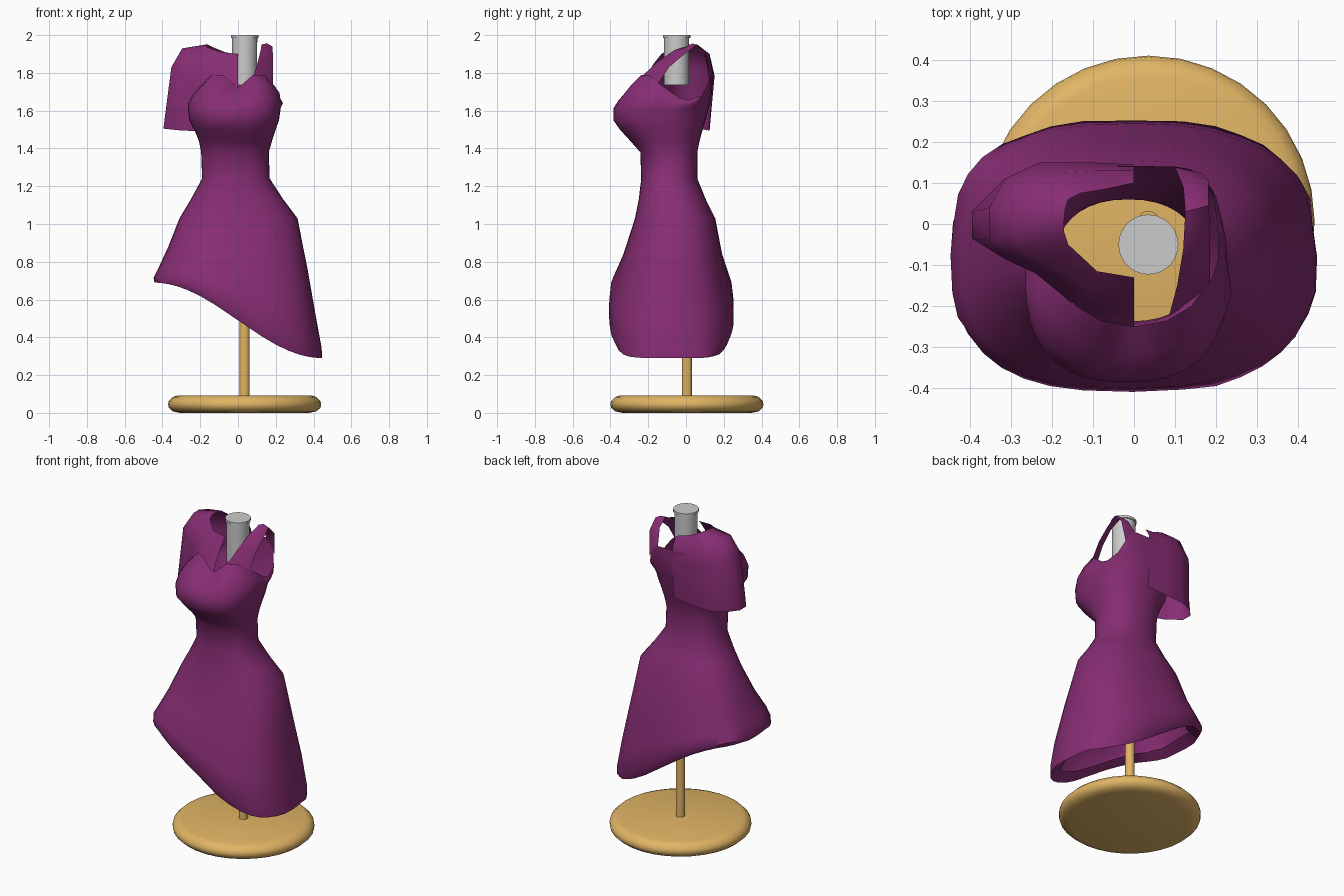
import bpy, bmesh, random
from math import sin, cos, pi, radians
from mathutils import Vector

random.seed(4)


def material(name, col):
    m = bpy.data.materials.new(name)
    m.diffuse_color = (*col, 1)
    return m


PURPLE = material("plum_cloth", (0.24, 0.026, 0.17))
GOLD = material("pale_wood", (0.75, 0.46, 0.13))


def loft(name, rows, closed=True, mat=None, angle=40, caps=False):
    """Skin a list of equally long point rows."""
    bm = bmesh.new()
    grid = [[bm.verts.new(p) for p in row] for row in rows]
    n = len(rows[0])
    for a, b in zip(grid, grid[1:]):
        for i in range(n if closed else n - 1):
            j = (i + 1) % n
            bm.faces.new((a[i], a[j], b[j], b[i]))
    if caps:
        bm.faces.new(grid[0][::-1])
        bm.faces.new(grid[-1])
        bmesh.ops.recalc_face_normals(bm, faces=bm.faces)
    me = bpy.data.meshes.new(name)
    bm.to_mesh(me)
    bm.free()
    ob = bpy.data.objects.new(name, me)
    bpy.context.collection.objects.link(ob)
    if mat:
        me.materials.append(mat)
    bpy.context.view_layer.objects.active = ob
    ob.select_set(True)
    bpy.ops.object.shade_smooth_by_angle(angle=radians(angle))
    ob.select_set(False)
    return ob


def lathe(name, profile, cx, cy, n, mat=None):
    rows = [[(cx + r * cos(2 * pi * i / n), cy + r * sin(2 * pi * i / n), z)
             for i in range(n)] for r, z in profile]
    return loft(name, rows, mat=mat, caps=True)


# Stand: rounded base, pole and neck with cap
lathe("stand_base", [(0.34, 0), (0.38, 0.008), (0.402, 0.028), (0.405, 0.045),
                     (0.402, 0.062), (0.38, 0.084), (0.355, 0.092)],
      0.035, 0.005, 32, GOLD)
lathe("stand_pole", [(0.027, 0.085), (0.027, 1.25)], 0.035, 0.005, 16, GOLD)
lathe("neck_post", [(0.066, 1.735), (0.067, 1.984), (0.073, 1.985), (0.073, 2.0)],
      0.035, -0.05, 28)

# Dress body: superellipse rings, tilted progressively towards the slanted hem
N = 36


def ring(z, xl, xr, yf, yb, power=2.3, tilt=0.0, pleat=0.0):
    pts = []
    for i in range(N):
        a = 2 * pi * i / N
        sx, sy = sin(a), -cos(a)
        ex = 2 / power
        r = 1 - pleat * random.random()
        ux = abs(sx) ** ex * (1 if sx > 0 else -1) * r
        uy = abs(sy) ** ex * (1 if sy > 0 else -1) * r
        x = (xl + xr) / 2 + ux * (xr - xl) / 2
        y = (yf + yb) / 2 + uy * (yb - yf) / 2
        s = sin(pi / 2 * max(-1, min(1, x / 0.45)))
        pts.append(Vector((x, y, z - tilt * s)))
    return pts


rows = [
    ring(0.54, -0.40, 0.41, -0.36, 0.205, 2.6, 0.19, 0.10),
    ring(0.49, -0.45, 0.45, -0.395, 0.235, 2.7, 0.20, 0.03),
    ring(0.53, -0.45, 0.445, -0.41, 0.255, 2.7, 0.185, 0.02),
    ring(0.64, -0.42, 0.412, -0.40, 0.245, 2.6, 0.13),
    ring(0.82, -0.37, 0.368, -0.335, 0.195, 2.5, 0.06),
    ring(1.03, -0.31, 0.315, -0.27, 0.155),
    ring(1.13, -0.25, 0.24, -0.25, 0.105),
    ring(1.24, -0.19, 0.168, -0.237, 0.06),
    ring(1.38, -0.195, 0.163, -0.242, 0.06),
    ring(1.44, -0.207, 0.18, -0.295, 0.072, 2.3),
    ring(1.50, -0.232, 0.20, -0.35, 0.088, 2.4),
    ring(1.55, -0.258, 0.217, -0.385, 0.103, 2.5),
    ring(1.61, -0.265, 0.226, -0.385, 0.12, 2.5),
]

# Bodice rim: sweetheart neckline, armholes and back, by angle from the front
RIM = [(0, 0, -.25, 1.72), (30, .08, -.235, 1.79), (50, .14, -.2, 1.79),
       (75, .205, -.11, 1.72), (95, .205, -.01, 1.65), (120, .19, .085, 1.68),
       (145, .155, .13, 1.77), (160, .10, .14, 1.82), (180, 0, .14, 1.82)]


def rim(deg):
    d = deg if deg <= 180 else 360 - deg
    side = 1 if deg <= 180 else -1
    for p, q in zip(RIM, RIM[1:]):
        if d <= q[0] + 1e-6:
            t = (d - p[0]) / (q[0] - p[0])
            v = Vector(p[1:]).lerp(Vector(q[1:]), t)
            return Vector((v.x * side, v.y, v.z))


top = [rim(360 * i / N) for i in range(N)]
chest = rows[-1]
for t in (0.33, 0.67, 1.0):
    row = []
    for c, e in zip(chest, top):
        p = c.lerp(e, t)
        out = 0.025 * sin(pi * t)
        d = Vector((p.x, p.y + 0.1, 0)).normalized()
        row.append(p + d * out * (1 if p.y < -0.15 else 0.4))
    rows.append(row)
loft("dress_body", rows, mat=PURPLE, angle=50)

# Thin shoulder strap on the bare side (inner edge, middle, outer edge)
inner = [(.085, -.225, 1.79), (.105, -.15, 1.86), (.12, -.06, 1.92), (.125, .03, 1.95),
         (.12, .09, 1.91), (.10, .138, 1.81)]
outer = [(.185, -.15, 1.74), (.185, -.09, 1.83), (.185, -.02, 1.89), (.182, .045, 1.94),
         (.182, .105, 1.88), (.165, .125, 1.74)]
mid = [(Vector(a) + Vector(b)) / 2 + Vector((0, 0, .012)) for a, b in zip(inner, outer)]
loft("shoulder_strap", [outer, mid, inner], closed=False, mat=PURPLE, angle=60)

# One-sided cape sleeve: columns from the front centre round the arm to mid back
cols = [
    [(0, -.13, 1.90), (0, -.17, 1.85), (0, -.215, 1.78), (0, -.26, 1.69)],
    [(-.09, -.115, 1.91), (-.11, -.16, 1.85), (-.13, -.21, 1.78), (-.15, -.26, 1.69)],
    [(-.16, -.05, 1.935), (-.21, -.10, 1.87), (-.24, -.12, 1.76), (-.17, -.13, 1.49)],
    [(-.17, -.02, 1.945), (-.265, -.065, 1.91), (-.315, -.085, 1.80), (-.30, -.085, 1.495)],
    [(-.17, .01, 1.95), (-.295, -.02, 1.93), (-.353, -.04, 1.83), (-.395, -.035, 1.505)],
    [(-.168, .035, 1.95), (-.295, .035, 1.93), (-.353, .04, 1.83), (-.395, .03, 1.505)],
    [(-.16, .06, 1.95), (-.265, .09, 1.92), (-.315, .11, 1.81), (-.335, .09, 1.50)],
    [(-.13, .075, 1.935), (-.19, .125, 1.90), (-.23, .15, 1.79), (-.25, .125, 1.495)],
    [(-.07, .085, 1.91), (-.09, .13, 1.87), (-.11, .15, 1.77), (-.12, .125, 1.50)],
    [(0, .10, 1.895), (0, .13, 1.85), (0, .145, 1.75), (0, .12, 1.51)],
]
loft("cape_sleeve", cols, closed=False, mat=PURPLE, angle=60)
